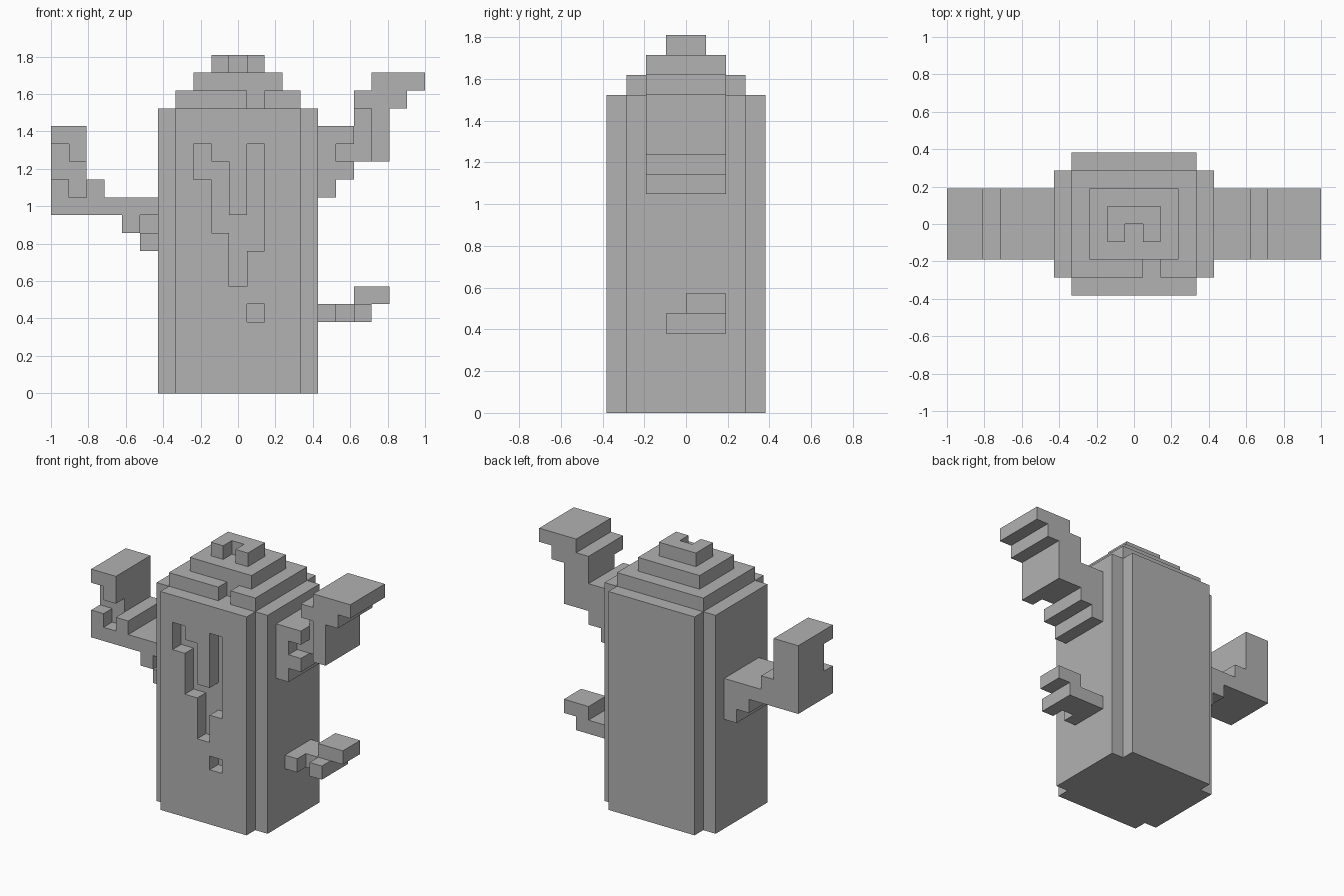
import bpy
import bmesh
from mathutils import Vector

if "Cube" in bpy.data.objects:
    bpy.data.objects.remove(bpy.data.objects["Cube"], do_unlink=True)

UNIT = 2 / 21                       # edge length of one block
ORIGIN = Vector((-1, -4 * UNIT, 0))  # corner of block (0, 0, 0)

grey = bpy.data.materials.new("plain grey")
grey.use_nodes = True
grey.diffuse_color = (0.445, 0.445, 0.445, 1)
grey.node_tree.nodes["Principled BSDF"].inputs["Base Color"].default_value = grey.diffuse_color


def block(xs, ys, zs):
    """Set of cells filling inclusive x, y and z ranges."""
    return {(x, y, z)
            for x in range(xs[0], xs[1] + 1)
            for y in range(ys[0], ys[1] + 1)
            for z in range(zs[0], zs[1] + 1)}


def columns(heights, ys):
    """Cells of a side profile: column x -> (lowest, highest) block."""
    return set().union(*(block((x, x), ys, zs) for x, zs in heights.items()))


def build(name, cells):
    """Skin a set of cells with outward faces and merge the flat areas."""
    bm = bmesh.new()
    corners = {}

    def vert(p):
        key = tuple(int(c) for c in p)
        if key not in corners:
            corners[key] = bm.verts.new(ORIGIN + Vector(key) * UNIT)
        return corners[key]

    for cell in sorted(cells):
        for axis in range(3):
            u, v = (axis + 1) % 3, (axis + 2) % 3
            for side in (0, 1):
                beyond = list(cell)
                beyond[axis] += 2 * side - 1
                if tuple(beyond) in cells:
                    continue
                quad = []
                for du, dv in ((0, 0), (1, 0), (1, 1), (0, 1)):
                    p = list(cell)
                    p[axis] += side
                    p[u] += du
                    p[v] += dv
                    quad.append(vert(p))
                bm.faces.new(quad if side else quad[::-1])
    bmesh.ops.dissolve_limit(bm, angle_limit=0.02, verts=bm.verts[:], edges=bm.edges[:])
    mesh = bpy.data.meshes.new(name)
    bm.to_mesh(mesh)
    bm.free()
    mesh.materials.append(grey)
    obj = bpy.data.objects.new(name, mesh)
    bpy.context.collection.objects.link(obj)


# Trunk: plus-shaped column with a crack and a small pit carved in the front
trunk = block((6, 14), (1, 6), (0, 15)) | block((7, 13), (0, 7), (0, 15))
crack = columns({8: (12, 13), 9: (9, 12), 10: (6, 9), 11: (8, 13)}, (0, 0))
pit = block((11, 11), (0, 0), (4, 4))
build("trunk", trunk - crack - pit)

# Stepped crown, with notches in the lowest and highest steps
build("crown_lower", block((7, 13), (1, 6), (16, 16)) - {(11, 1, 16)})
build("crown_middle", block((8, 12), (2, 5), (17, 17)))
build("crown_top", block((9, 11), (3, 4), (18, 18)) - {(10, 3, 18)})

# Right arm: low and bent upward, with chipped front
arm = columns({0: (10, 14), 1: (10, 14), 2: (10, 11), 3: (10, 10),
               4: (9, 10), 5: (8, 10)}, (2, 5))
chips = columns({0: (12, 13), 1: (11, 12), 5: (9, 9)}, (2, 2))
build("right_arm", arm - chips)

# Left arm: raised, with chipped front
arm = columns({15: (11, 14), 16: (12, 14), 17: (13, 16), 18: (13, 17),
               19: (16, 17), 20: (17, 17)}, (2, 5))
chips = columns({16: (13, 13), 17: (13, 15)}, (2, 2))
build("left_arm", arm - chips)

# Small twig low on the left side
twig = block((15, 17), (3, 5), (4, 4)) | block((17, 18), (4, 5), (5, 5))
build("left_twig", twig - {(16, 3, 4)})
